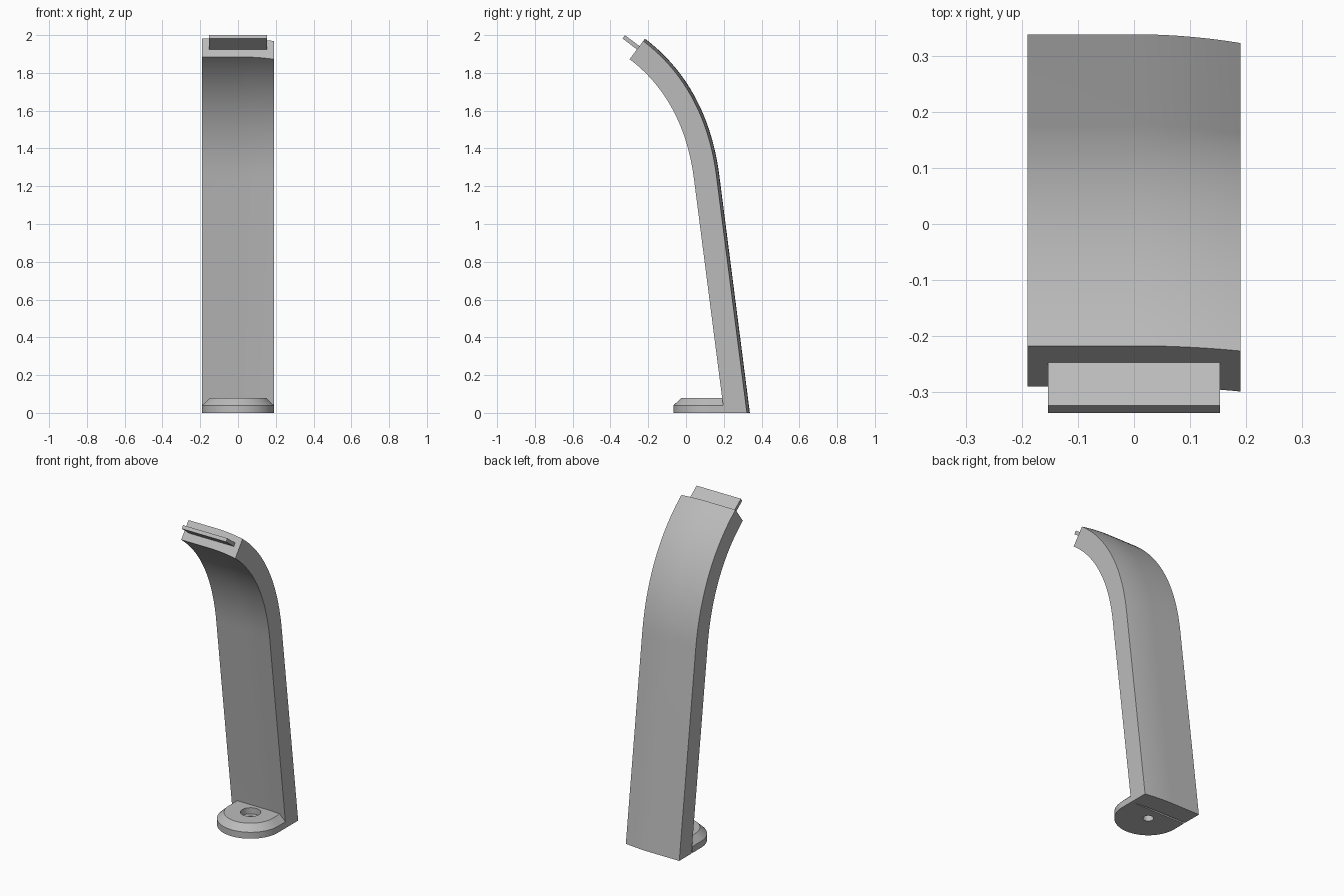
import bpy, bmesh, math
from mathutils import Vector

cube = bpy.data.objects.get("Cube")
if cube:
    bpy.data.objects.remove(cube, do_unlink=True)

grey = bpy.data.materials.new("light_grey")
grey.use_nodes = True
colour = (0.5, 0.5, 0.5, 1)
grey.diffuse_color = colour
grey.node_tree.nodes["Principled BSDF"].inputs["Base Color"].default_value = colour

HALF = 0.19         # half width of the arm and foot
THICK = 0.12        # arm thickness
CROWN = 0.0155      # drop of the arm's surface at its +x edge


def finish(name, bm):
    bmesh.ops.recalc_face_normals(bm, faces=bm.faces)
    mesh = bpy.data.meshes.new(name)
    bm.to_mesh(mesh)
    bm.free()
    mesh.materials.append(grey)
    obj = bpy.data.objects.new(name, mesh)
    bpy.context.collection.objects.link(obj)
    return obj


def smooth(obj, degrees=25):
    bpy.ops.object.select_all(action="DESELECT")
    obj.select_set(True)
    bpy.context.view_layer.objects.active = obj
    bpy.ops.object.shade_smooth_by_angle(angle=math.radians(degrees))


def loft(rings):
    """Join equal closed rings of points and cap both ends."""
    bm = bmesh.new()
    rows = [[bm.verts.new(p) for p in ring] for ring in rings]
    count = len(rows[0])
    for a, b in zip(rows, rows[1:]):
        for i in range(count):
            j = (i + 1) % count
            bm.faces.new((a[i], a[j], b[j], b[i]))
    bm.faces.new(rows[0])
    bm.faces.new(rows[-1])
    return bm


def heading(angle):
    return Vector((-math.sin(angle), math.cos(angle)))


# Back edge of the arm in the y-z plane: straight leg, then a curved head
lean, tip_lean = math.radians(7.33), math.radians(53)
start, tip = Vector((0.176, 1.26)), Vector((-0.217, 1.981))
h1, h2 = start + heading(lean) * 0.28, tip - heading(tip_lean) * 0.3
path = []
STEPS = 24
for i in range(STEPS + 1):
    t = i / STEPS
    s = 1 - t
    p = s**3 * start + 3 * s * s * t * h1 + 3 * s * t * t * h2 + t**3 * tip
    d = (s * s * (h1 - start) + 2 * s * t * (h2 - h1) + t * t * (tip - h2)).normalized()
    path.append((p, Vector((d.y, -d.x))))


def edge_line(depth):
    """The back edge moved inward by depth, carried down to the floor."""
    pts = [p - n * depth for p, n in path]
    foot_y = pts[0].x + pts[0].y * math.tan(lean)
    return [Vector((foot_y, 0))] + pts


# Arm: the profile swept across x, crowned on the +x half
rings = []
for x in [-HALF] + [HALF * k / 10 for k in range(11)]:
    drop = CROWN * (max(x, 0) / HALF) ** 2
    outline = edge_line(drop) + edge_line(drop + THICK)[::-1]
    rings.append([(x, p.x, p.y) for p in outline])
smooth(finish("curved_arm", loft(rings)))

# Foot: rounded pad with a chamfered rim
CENTRE_Y = 0.124


def pad_ring(radius, z):
    arc = [math.pi * (1 + k / 40) for k in range(41)]
    pts = [(radius * math.cos(a), CENTRE_Y + radius * math.sin(a), z) for a in arc]
    return pts + [(radius, 0.205, z), (-radius, 0.205, z)]


foot = finish("foot_pad", loft([pad_ring(HALF, 0), pad_ring(HALF, 0.04), pad_ring(0.15, 0.078)]))

# Stepped screw hole through the foot
for name, radius, bottom in (("screw_hole", 0.03, -0.1), ("screw_head_recess", 0.058, 0.04)):
    ring = [(radius * math.cos(a), CENTRE_Y + radius * math.sin(a))
            for a in (math.tau * k / 40 for k in range(40))]
    cutter = finish(name + "_cutter", loft([[(x, y, z) for x, y in ring] for z in (bottom, 0.2)]))
    cutter.hide_render = True
    cutter.hide_set(True)
    cut = foot.modifiers.new(name, "BOOLEAN")
    cut.operation = "DIFFERENCE"
    cut.solver = "EXACT"
    cut.object = cutter
smooth(foot)

# Flat tongue standing out of the arm's tip
along = heading(tip_lean)
inward = Vector((-along.y, along.x))
corners = [tip + inward * depth + along * reach
           for depth, reach in ((0.049, -0.03), (0.049, 0.096), (0.071, 0.096), (0.071, -0.03))]
finish("tip_tongue", loft([[(x, c.x, c.y) for c in corners] for x in (-0.153, 0.153)]))
